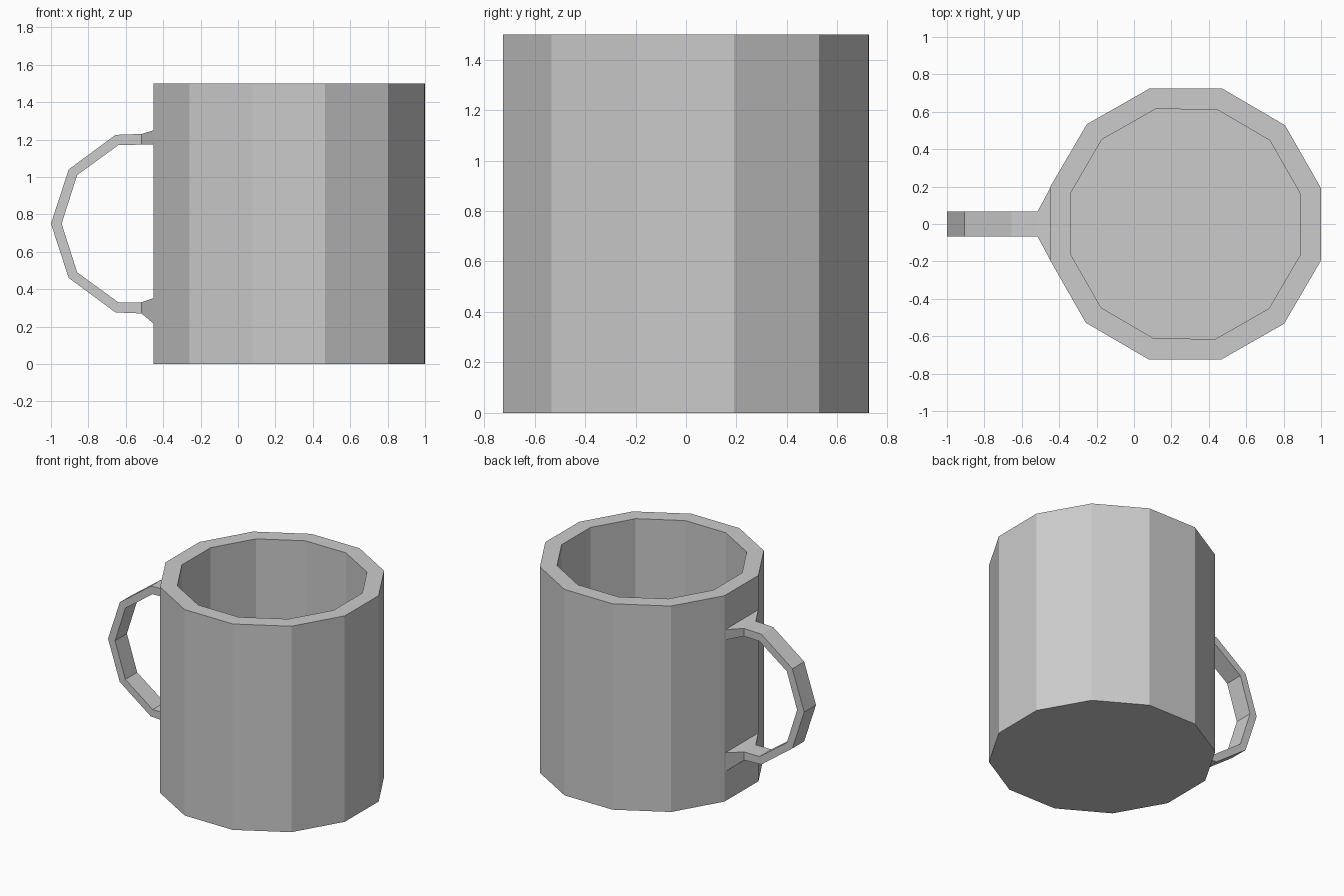
import bpy
import bmesh
from math import cos, sin, radians

if "Cube" in bpy.data.objects:
    bpy.data.objects.remove(bpy.data.objects["Cube"])

SIDES = 12
CENTRE_X = 0.275


def finish(name, bm):
    bmesh.ops.recalc_face_normals(bm, faces=bm.faces[:])
    mesh = bpy.data.meshes.new(name)
    bm.to_mesh(mesh)
    bm.free()
    obj = bpy.data.objects.new(name, mesh)
    bpy.context.collection.objects.link(obj)
    return obj


def loft(bm, loops):
    """Join consecutive closed loops of points with quads."""
    rings = [[bm.verts.new(p) for p in loop] for loop in loops]
    for a, b in zip(rings, rings[1:]):
        n = len(a)
        for i in range(n):
            j = (i + 1) % n
            bm.faces.new((a[i], a[j], b[j], b[i]))
    return rings


def ring(radius, z):
    angles = [radians(14.7 + 360 * i / SIDES) for i in range(SIDES)]
    return [(CENTRE_X + radius * cos(a), radius * sin(a), z) for a in angles]


# Cup: outer wall, rim, inner wall, with underside and inner floor
bm = bmesh.new()
rings = loft(bm, [ring(0.75, 0), ring(0.75, 1.5), ring(0.635, 1.5), ring(0.635, 0.11)])
bm.faces.new(rings[0])
bm.faces.new(rings[-1])
finish("cup", bm)

# Handle: (outer x, outer z, inner x, inner z, half width), flared at the wall
sections = [
    (-0.45, 1.25, -0.45, 1.175, 0.19),
    (-0.515, 1.23, -0.515, 1.173, 0.068),
    (-0.655, 1.225, -0.64, 1.17, 0.068),
    (-0.905, 1.04, -0.86, 1.01, 0.068),
    (-1.0, 0.75, -0.943, 0.75, 0.068),
    (-0.905, 0.46, -0.86, 0.49, 0.068),
    (-0.655, 0.276, -0.64, 0.33, 0.068),
    (-0.515, 0.27, -0.515, 0.33, 0.068),
    (-0.45, 0.215, -0.45, 0.353, 0.19),
]
bm = bmesh.new()
loft(bm, [[(ox, -w, oz), (ox, w, oz), (ix, w, iz), (ix, -w, iz)]
          for ox, oz, ix, iz, w in sections])
finish("handle", bm)
